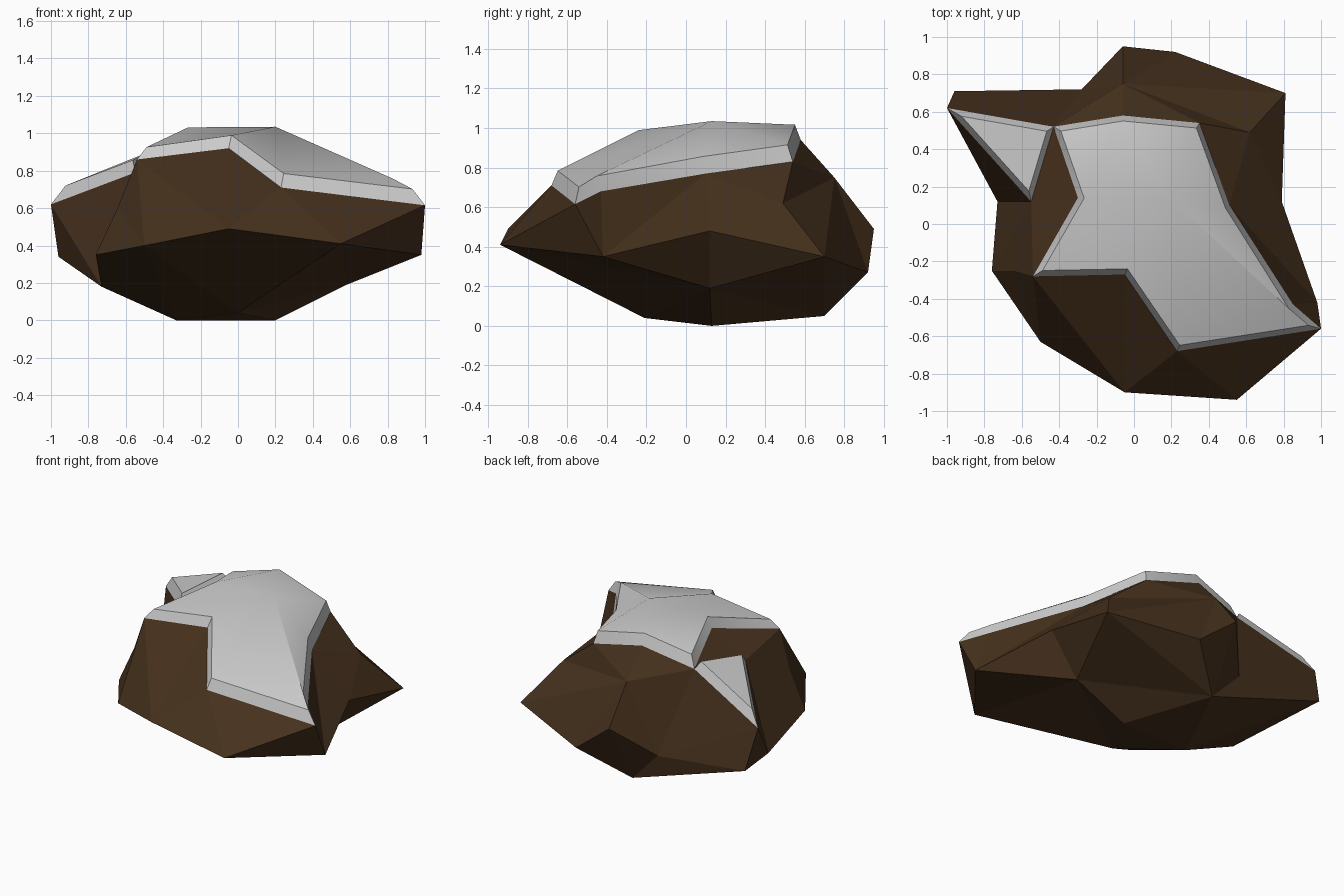
import bpy, bmesh, math
from mathutils import Vector

if "Cube" in bpy.data.objects:
    bpy.data.objects.remove(bpy.data.objects["Cube"])

# Rock corner points: capitals = widest outline, a-p = upper edges, q-u = underside
P = {
    'A': (-.76, -.25, .35), 'B': (-.50, -.63, .40), 'C': (-.05, -.90, .49), 'D': (.55, -.94, .41),
    'F': (.98, -.42, .35), 'G': (.79, .12, .48), 'H': (.81, .70, .35), 'I': (.22, .92, .27),
    'J': (-.06, .95, .49), 'K': (-.28, .72, .27), 'L': (-.96, .71, .34), 'N': (-.73, .12, .18),
}
P.update({
    'a': (-.54, -.28, .86), 'b': (-.05, -.27, .92), 'c': (.23, -.68, .71), 'd': (1, -.56, .615),
    'e': (.85, -.43, .68), 'f': (.51, .10, .77), 'g': (.62, .49, .62), 'h': (-.06, .75, .75),
    'i': (-.43, .52, .85), 'j': (-1, .62, .62), 'k': (-.55, .12, .79), 'l': (-.64, -.25, .61),
    'm': (.35, .54, .83), 'n': (-.06, .58, .94), 'o': (-.30, .14, .96), 'p': (.20, .13, .965),
    'q': (-.33, .13, 0), 'r': (.20, .13, 0), 's': (0, -.21, .04), 't': (-.07, .70, .05),
    'u': (.58, .12, .19),
})


def strip(lower, upper):
    """Triangles between two closed loops; a repeated letter makes a fan."""
    faces = []
    for i in range(len(lower)):
        j = (i + 1) % len(lower)
        tri = dict.fromkeys([lower[i], lower[j], upper[j], upper[i]])
        faces.append(''.join(tri))
    return faces


def mesh_from(faces):
    bm = bmesh.new()
    verts = {k: bm.verts.new(P[k]) for k in sorted(set(''.join(faces)))}
    for f in faces:
        bm.faces.new([verts[k] for k in f])
    return bm


def finish(bm, name):
    me = bpy.data.meshes.new(name)
    bm.to_mesh(me)
    bm.free()
    ob = bpy.data.objects.new(name, me)
    bpy.context.collection.objects.link(ob)
    return ob


main_top = "abp bcp cde cep efp fmp mnp nop nio oap".split()
small_top = ["ijk"]

# Rock: sides, underside, shoulders and the ground beneath the snow
faces = strip("ABBCCCDDFFFGGHHIJKKKLNNA", "llaabccddeffgghhhhijjjkk")
faces += strip("ABBCDDFGHHIJKLLN", "qqsssuuuutttttqq")
faces += "usr rsq utr rtq".split()
faces += "lak fgm ghm hnm hin kao koi".split() + main_top + small_top
bm = mesh_from(faces)
bmesh.ops.recalc_face_normals(bm, faces=bm.faces)
rock = finish(bm, "rock")
mat = bpy.data.materials.new("brown_stone")
mat.diffuse_color = (.06, .03, .012, 1)
mat.use_nodes = True
mat.node_tree.nodes["Principled BSDF"].inputs["Base Color"].default_value = mat.diffuse_color
rock.data.materials.append(mat)


# Snow: upper faces raised with a sloping rim
def snow(name, tris, rim):
    bm = mesh_from(tris)
    bm.normal_update()
    for f in bm.faces:
        if f.normal.z < 0:
            f.normal_flip()
    bm.normal_update()
    bmesh.ops.inset_region(bm, faces=bm.faces[:], use_boundary=True,
                           use_even_offset=True, thickness=rim)
    bm.normal_update()
    edge = {Vector(P[k]).freeze() for t in tris for k in t if k != 'p'}
    for v in bm.verts:
        if min((v.co - e).length for e in edge) > 1e-4:
            v.co.z += .07
    ob = finish(bm, name)
    bpy.ops.object.select_all(action='DESELECT')
    ob.select_set(True)
    bpy.context.view_layer.objects.active = ob
    bpy.ops.object.shade_smooth_by_angle(angle=math.radians(35))


snow("snow_cap", main_top, .03)
snow("small_snow_patch", small_top, .03)
